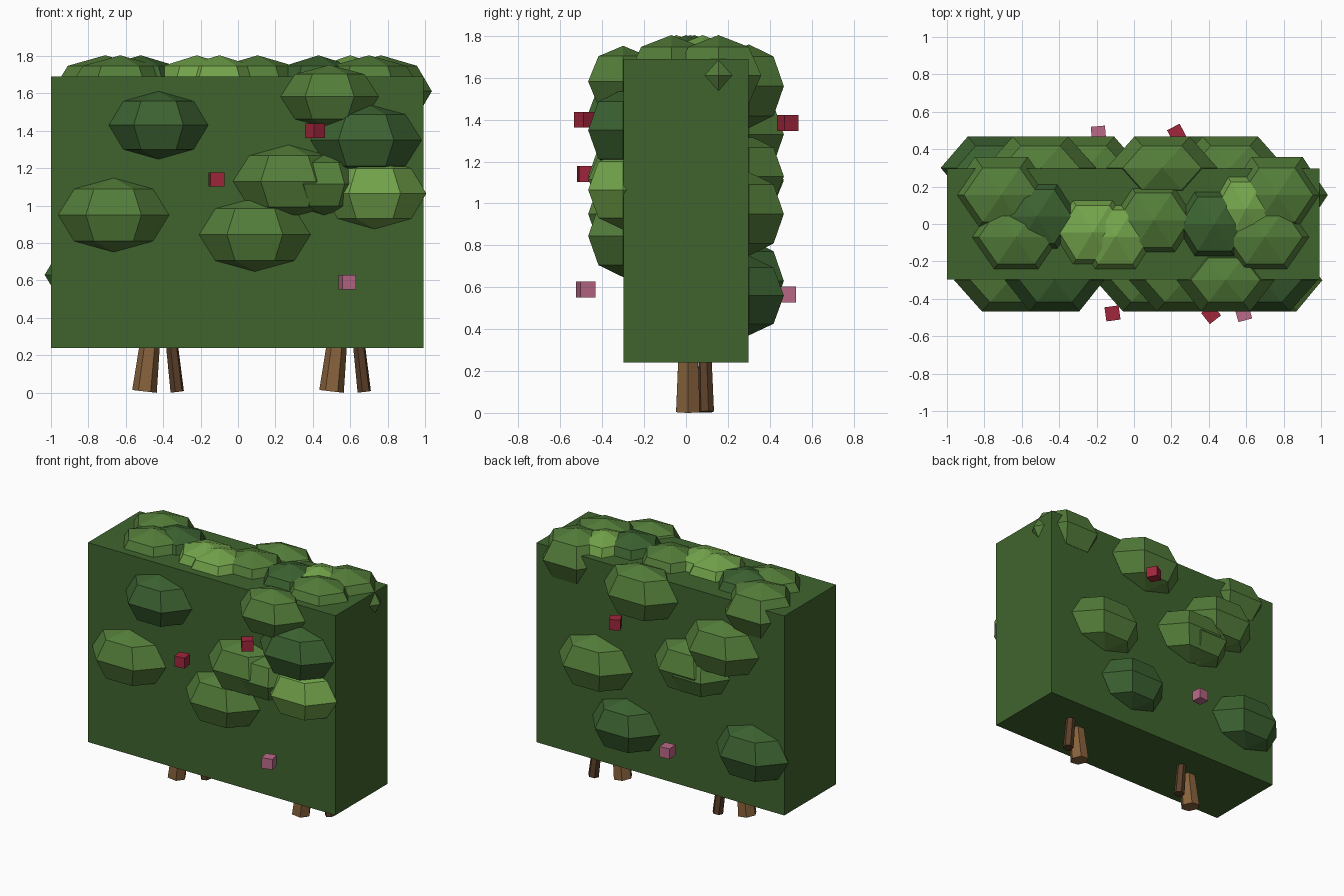
import bpy, bmesh
from math import radians
from mathutils import Matrix, Vector

if "Cube" in bpy.data.objects:
    bpy.data.objects.remove(bpy.data.objects["Cube"])


def srgb(r, g, b):
    return [(c / 255) ** 2.2 for c in (r, g, b)] + [1]


def material(name, rgb):
    m = bpy.data.materials.new(name)
    m.diffuse_color = srgb(*rgb)
    m.use_nodes = True
    m.node_tree.nodes["Principled BSDF"].inputs["Base Color"].default_value = m.diffuse_color
    return m


HEDGE = material("hedge_green", (66, 100, 50))
DARK = material("dark_leaf", (62, 98, 52))
MID = material("mid_leaf", (84, 124, 60))
LIGHT = material("light_leaf", (114, 162, 76))
BARK = material("bark", (134, 98, 62))
DARK_BARK = material("dark_bark", (92, 66, 46))
RED = material("red_petal", (158, 42, 62))
PINK = material("pink_petal", (184, 104, 134))


def finish(name, bm, mat):
    mesh = bpy.data.meshes.new(name)
    bm.to_mesh(mesh)
    bm.free()
    mesh.materials.append(mat)
    obj = bpy.data.objects.new(name, mesh)
    bpy.context.collection.objects.link(obj)


def cube(name, centre, size, mat, turn=0):
    bm = bmesh.new()
    bmesh.ops.create_cube(bm, size=1, matrix=Matrix.Translation(centre)
                          @ Matrix.Rotation(radians(turn), 4, 'Z')
                          @ Matrix.Diagonal((*size, 1)))
    finish(name, bm, mat)


def clump(name, centre, size, mat):
    # six-sided low-poly ball with a corner facing front and back
    bm = bmesh.new()
    bmesh.ops.create_uvsphere(bm, u_segments=6, v_segments=4, radius=1)
    bm.transform(Matrix.Translation(centre) @ Matrix.Diagonal((*size, 1))
                 @ Matrix.Rotation(radians(30), 4, 'Z'))
    finish(name, bm, mat)


def stem(name, foot, top, r1, r2, mat):
    foot, top = Vector(foot), Vector(top)
    axis = top - foot
    bm = bmesh.new()
    bmesh.ops.create_cone(bm, cap_ends=True, segments=6, radius1=r1, radius2=r2,
                          depth=axis.length)
    bm.transform(Matrix.Translation((foot + top) / 2)
                 @ axis.to_track_quat('Z', 'Y').to_matrix().to_4x4())
    finish(name, bm, mat)


# Clipped hedge body
cube("hedge_body", (-0.003, 0, 0.965), (1.992, 0.596, 1.45), HEDGE)

# Leaf clumps on the front: x, z, half width, half height
front = [(-.425, 1.43, .23, .182, DARK), (-.665, .95, .257, .198, MID),
         (.09, .845, .258, .197, MID), (.27, 1.13, .257, .195, MID),
         (.46, 1.115, .19, .165, MID), (.685, 1.35, .257, .195, DARK),
         (.73, 1.065, .24, .19, LIGHT), (.49, 1.583, .227, .17, MID)]
# Leaf clumps on the back
back = [(.15, 1.56, .257, .2, MID), (.515, .95, .257, .2, MID),
        (-.25, 1.13, .25, .195, MID), (-.33, 1.11, .2, .17, MID),
        (-.5, 1.33, .257, .2, MID), (.27, .56, .235, .19, DARK),
        (-.745, .63, .25, .2, DARK)]
for side, y, clumps in (("front", -.3, front), ("back", .3, back)):
    for i, (x, z, w, h, mat) in enumerate(clumps):
        clump(f"{side}_clump_{i}", (x, y, z), (w / .866, .193, h), mat)

# Leaf clumps on the top: x, y, half width
top = [(-.71, .155, .245, MID), (-.52, .04, .23, DARK), (-.63, -.07, .245, MID),
       (-.22, -.045, .22, LIGHT), (-.10, -.07, .225, LIGHT), (.105, .02, .235, MID),
       (.43, .0, .22, DARK), (.765, .155, .235, MID), (.6, .08, .2, LIGHT),
       (.70, -.07, .245, MID)]
for i, (x, y, w, mat) in enumerate(top):
    clump(f"top_clump_{i}", (x, y, 1.612), (w / .866, .236, .192), mat)

# Flowers: x, y, z, turn
for i, (x, y, z, turn, mat) in enumerate([
        (-.115, -.478, 1.14, 8, RED), (.412, -.482, 1.40, 38, RED),
        (.585, -.478, .59, 15, PINK), (-.19, .485, .565, 5, PINK),
        (.228, .485, 1.385, 28, RED)]):
    cube(f"flower_{i}", (x, y, z), (.076,) * 3, mat, turn)

# Paired stems under each half
for i, dx in enumerate((0, 1)):
    stem(f"stem_{i}", (-.5 + dx, .01, .007), (-.45 + dx, .01, .45), .066, .045, BARK)
    stem(f"thin_stem_{i}", (-.325 + dx, .098, .005), (-.375 + dx, .085, .45),
         .037, .03, DARK_BARK)
